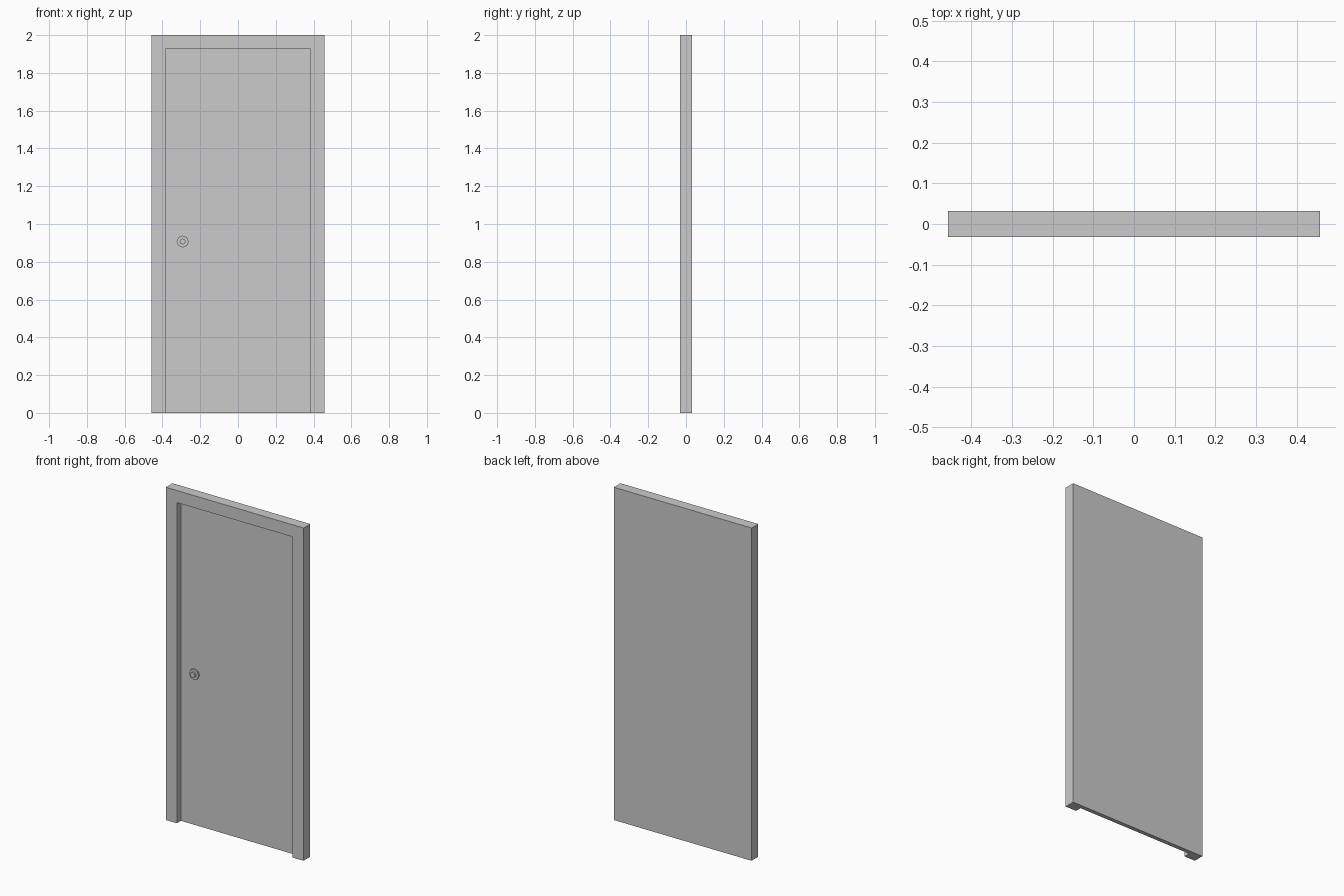
import bpy
from math import radians

if "Cube" in bpy.data.objects:
    bpy.data.objects.remove(bpy.data.objects["Cube"])

HALF_W, HALF_D, HEIGHT = 0.458, 0.0315, 2.0
TRIM = 0.073          # visible frame width
PANEL_Y = 0.007       # front face of the recessed door leaf


def box(name, lo, hi):
    bpy.ops.mesh.primitive_cube_add(size=1)
    ob = bpy.context.object
    ob.name = name
    ob.location = [(a + b) / 2 for a, b in zip(lo, hi)]
    ob.scale = [b - a for a, b in zip(lo, hi)]
    bpy.ops.object.transform_apply(location=True, rotation=False, scale=True)
    return ob


def disc(name, r_back, r_front, y_back, y_front):
    bpy.ops.mesh.primitive_cone_add(
        vertices=8, radius1=r_back, radius2=r_front, depth=y_back - y_front,
        location=(-0.293, (y_back + y_front) / 2, 0.907),
        rotation=(radians(90), 0, 0))
    bpy.context.object.name = name


# Frame and leaf as one slab, with the doorway recess cut from the front
door = box("door_and_frame", (-HALF_W, -HALF_D, 0), (HALF_W, HALF_D, HEIGHT))
cutter = box("recess_cutter", (TRIM - HALF_W, -0.2, -0.1),
             (HALF_W - TRIM, PANEL_Y, HEIGHT - TRIM))
mod = door.modifiers.new("recess", 'BOOLEAN')
mod.operation = 'DIFFERENCE'
mod.solver = 'EXACT'
mod.object = cutter
bpy.context.view_layer.objects.active = door
bpy.ops.object.modifier_apply(modifier=mod.name)
bpy.data.objects.remove(cutter, do_unlink=True)

# Handle: backing plate and small knob, both inside the recess
disc("handle_plate", 0.032, 0.032, PANEL_Y, PANEL_Y - 0.008)
disc("handle_knob", 0.016, 0.016, PANEL_Y - 0.008, PANEL_Y - 0.02)
